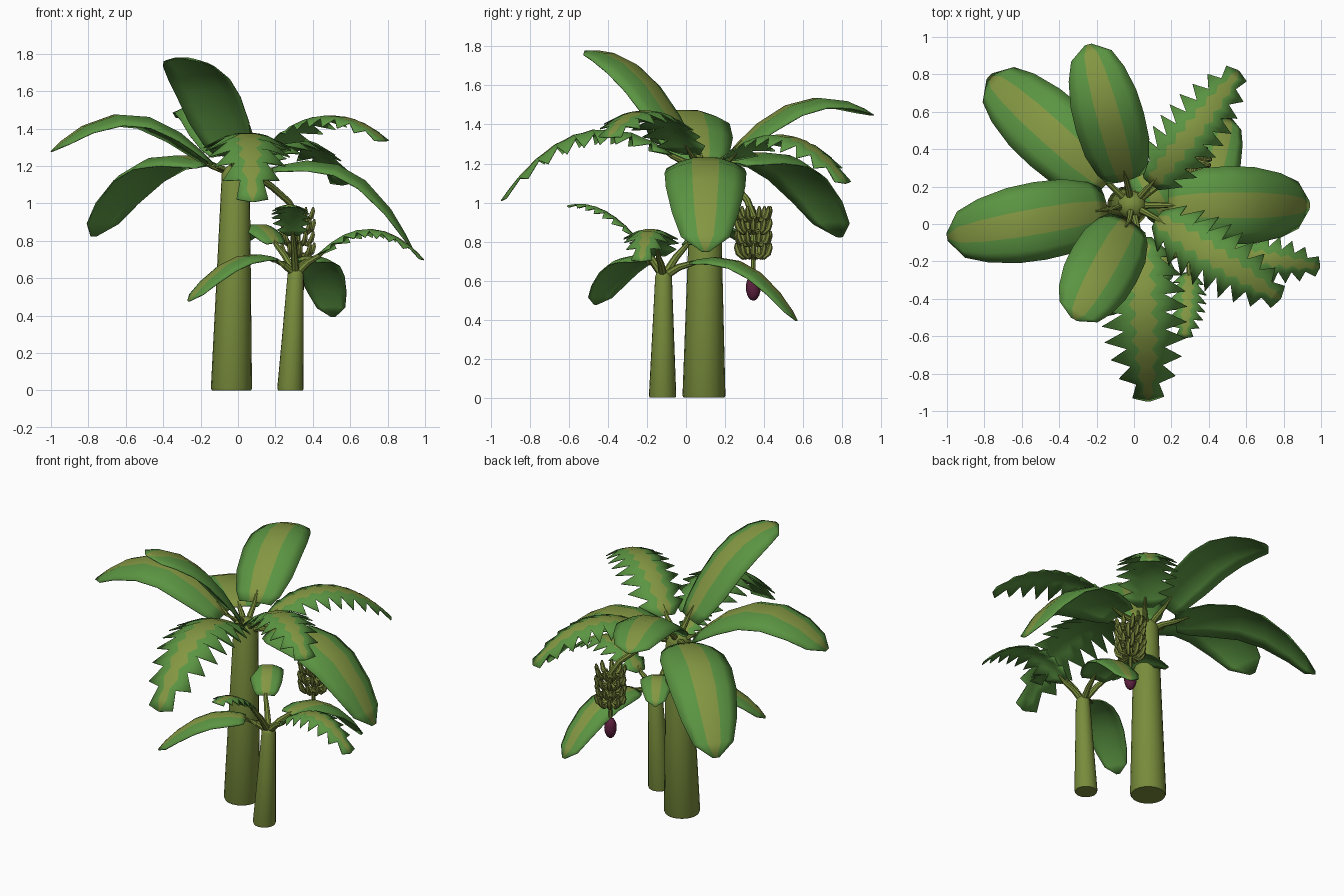
import bpy, bmesh
from math import sin, cos, pi, radians
from mathutils import Vector

cube = bpy.data.objects.get("Cube")
if cube:
    bpy.data.objects.remove(cube)


def material(name, rgb):
    m = bpy.data.materials.new(name)
    m.use_nodes = True
    m.diffuse_color = (*rgb, 1)
    m.node_tree.nodes["Principled BSDF"].inputs["Base Color"].default_value = (*rgb, 1)
    return m


STEM = material("stem olive", (0.19, 0.265, 0.045))
LEAF = material("leaf green", (0.105, 0.30, 0.055))
RIB = material("midrib olive", (0.23, 0.31, 0.055))
FRUIT = material("fruit olive", (0.19, 0.235, 0.045))
FLOWER = material("flower maroon", (0.11, 0.015, 0.05))


def finish(bm, name, mats, angle=40):
    mesh = bpy.data.meshes.new(name)
    bm.to_mesh(mesh)
    bm.free()
    for m in mats:
        mesh.materials.append(m)
    ob = bpy.data.objects.new(name, mesh)
    bpy.context.collection.objects.link(ob)
    bpy.ops.object.select_all(action='DESELECT')
    ob.select_set(True)
    bpy.context.view_layer.objects.active = ob
    bpy.ops.object.shade_smooth_by_angle(angle=radians(angle))
    return ob


def tube(bm, path, radii, sides=8):
    """Loft closed rings along a path."""
    path = [Vector(p) for p in path]
    rings = []
    for i, p in enumerate(path):
        t = (path[min(i + 1, len(path) - 1)] - path[max(i - 1, 0)]).normalized()
        ref = Vector((1, 0, 0)) if abs(t.x) < 0.8 else Vector((0, 1, 0))
        u = t.cross(ref).normalized()
        v = t.cross(u)
        rings.append([bm.verts.new(p + radii[i] * (u * cos(2 * pi * k / sides) + v * sin(2 * pi * k / sides)))
                      for k in range(sides)])
    for a, b in zip(rings, rings[1:]):
        for k in range(sides):
            n = (k + 1) % sides
            bm.faces.new((a[k], a[n], b[n], b[k]))
    bm.faces.new(rings[0][::-1])
    bm.faces.new(rings[-1])
    bmesh.ops.recalc_face_normals(bm, faces=bm.faces)


def curve_point(a, m, b, t):
    """Quadratic curve through a, m (halfway) and b."""
    c = 2 * m - (a + b) / 2
    return (1 - t) ** 2 * a + 2 * t * (1 - t) * c + t * t * b


OUTLINE = ((0, .55), (.06, .76), (.2, .95), (.4, 1), (.6, .97), (.8, .82), (.93, .6), (1, .1))


def width_at(t):
    for (t0, w0), (t1, w1) in zip(OUTLINE, OUTLINE[1:]):
        if t <= t1:
            return w0 + (w1 - w0) * (t - t0) / (t1 - t0)
    return OUTLINE[-1][1]


def leaf(name, crown, base, tip, mid_z, half, reach=.5, teeth=0):
    """Arched blade with an olive midrib band; teeth cut its edges into a saw."""
    base, tip, crown = Vector(base), Vector(tip), Vector(crown)
    mid = base.lerp(tip, reach)
    mid.z = mid_z
    side = Vector((tip.y - base.y, base.x - tip.x, 0)).normalized()
    ts = [i / (2 * teeth) for i in range(2 * teeth + 1)] if teeth else [t for t, w in OUTLINE]
    cols = (-1, -.33, .33, 1) if teeth else (-1, -.7, -.33, .33, .7, 1)
    bm = bmesh.new()
    rows = []
    for i, t in enumerate(ts):
        row = []
        for c in cols:
            s, w = t, half * width_at(t)
            if teeth:
                w *= (1.06 if i % 2 else .52) * (1 - .35 * t ** 4)
                if i % 2 and abs(c) == 1:
                    s = min(t + .35 / teeth, 1)
            p = curve_point(base, mid, tip, s)
            d = curve_point(base, mid, tip, s + .01) - curve_point(base, mid, tip, s - .01)
            normal = side.cross(d).normalized()
            off = c * w
            row.append(bm.verts.new(p + side * off - normal * (off * off / half) * .32))
        rows.append(row)
    centre = len(cols) // 2 - 1
    for a, b in zip(rows, rows[1:]):
        for k in range(len(cols) - 1):
            f = bm.faces.new((a[k], a[k + 1], b[k + 1], b[k]))
            f.material_index = 0 if k == centre else 1
    ob = finish(bm, name, (RIB, LEAF, LEAF))
    # plain green underside
    thick = ob.modifiers.new("underside", 'SOLIDIFY')
    thick.thickness = .006
    thick.offset = -1
    thick.material_offset = 1
    # leaf stalk
    bm = bmesh.new()
    inside = curve_point(base, mid, tip, .08) - Vector((0, 0, .012))
    tube(bm, (crown, crown.lerp(base, .55) + Vector((0, 0, .005)), base - Vector((0, 0, .012)), inside),
         (.022, .018, .014, .006))
    finish(bm, name + "_stalk", (STEM,))


def trunk(name, foot, top, r0, r1):
    foot, top = Vector(foot), Vector(top)
    dome = Vector((0, 0, r1))
    bm = bmesh.new()
    tube(bm, (foot, foot + Vector((0, 0, .012)), foot.lerp(top, .5), top,
              top + dome * .4, top + dome * .65, top + dome * .75),
         (r0 * .95, r0, (r0 + r1) / 2, r1, r1 * .85, r1 * .5, r1 * .15), 20)
    finish(bm, name, (STEM,))


# Trunks
trunk("large_trunk", (-.035, .092, 0), (-.012, .1, 1.155), .11, .075)
trunk("small_trunk", (.28, -.12, 0), (.308, -.115, .62), .07, .043)

# Large plant: whole leaves
big = (-.012, .1, 1.13)
leaf("left_leaf", big, (-.14, .08, 1.22), (-1.0, -.07, 1.28), 1.485, .21)
leaf("back_left_leaf", big, (-.14, .22, 1.21), (-.775, .79, .825), 1.22, .21, .56)
leaf("back_leaf", big, (-.04, .23, 1.26), (-.245, .96, 1.45), 1.53, .188)
leaf("raised_front_leaf", big, (-.025, .02, 1.27), (-.32, -.51, 1.78), 1.67, .195, .47)
leaf("right_leaf", big, (.18, .1, 1.19), (.94, .1, .75), 1.18, .21, .57)
# Large plant: torn leaves
leaf("torn_front_leaf", big, (.03, -.07, 1.25), (.078, -.95, 1.01), 1.365, .225, .52, 9)
leaf("torn_front_right_leaf", big, (.12, .03, 1.25), (.785, -.4, 1.335), 1.47, .185, .5, 9)
leaf("torn_back_right_leaf", big, (.09, .21, 1.22), (.56, .82, 1.1), 1.345, .18, .5, 9)

# Small plant
small = (.308, -.115, .62)
leaf("small_back_leaf", small, (.355, .03, .7), (.51, .57, .395), .68, .132, .54)
leaf("small_left_leaf", small, (.19, -.19, .71), (-.265, -.465, .48), .7, .12)
leaf("small_inner_leaf", small, (.205, 0, .79), (0, .325, .785), .895, .1)
leaf("small_torn_front_leaf", small, (.295, -.26, .83), (.27, -.61, .985), .97, .1, .5, 7)
leaf("small_torn_right_leaf", small, (.43, -.14, .73), (.995, -.23, .7), .865, .13, .5, 8)

# Fruit stalk
bx, by = .318, .345
bm = bmesh.new()
tube(bm, ((-.01, .1, 1.14), (.08, .17, 1.16), (.18, .245, 1.09), (.27, .315, 1.01), (bx, by, .93), (bx, by, .6)),
     (.022, .02, .018, .018, .018, .01))
finish(bm, "fruit_stalk", (STEM,))

# Tiers of upturned fruit
bm = bmesh.new()
for tier in range(4):
    z = .72 + tier * .063
    for k in range(9):
        a = 2 * pi * (k + tier * .5) / 9
        path = [(bx + r * cos(a), by + r * sin(a), z + h)
                for r, h in ((.012, .01), (.055, 0), (.078, .02), (.088, .05), (.09, .072))]
        tube(bm, path, (.01, .014, .015, .013, .005), 6)
finish(bm, "fruit_bunch", (FRUIT,), 50)

# Hanging flower bud
bm = bmesh.new()
bmesh.ops.create_uvsphere(bm, u_segments=14, v_segments=10, radius=1)
for v in bm.verts:
    v.co = Vector((bx + v.co.x * .038, by + v.co.y * .038, .565 + v.co.z * .068))
finish(bm, "flower_bud", (FLOWER,))
